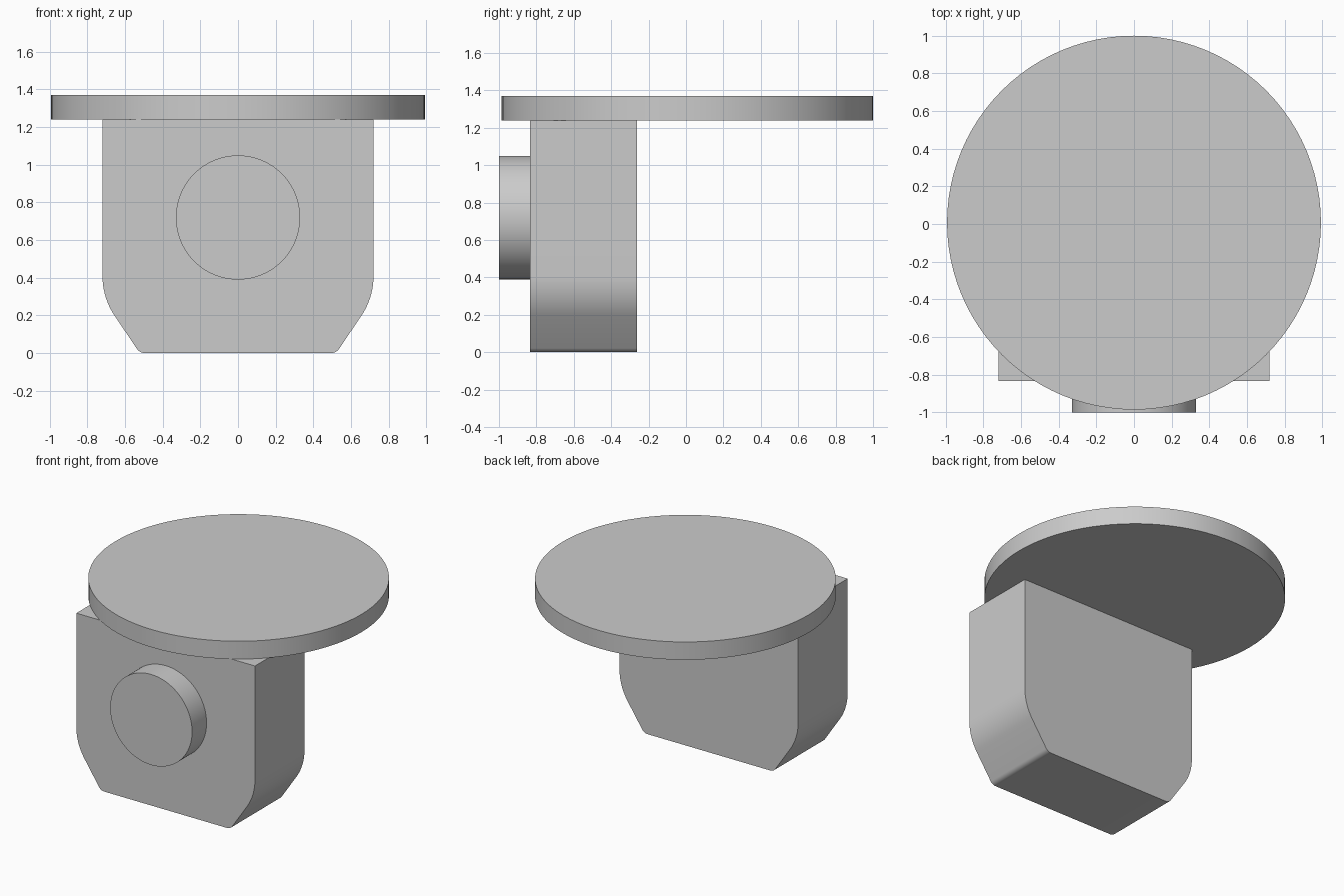
import bpy, bmesh, math
from mathutils import Matrix

if "Cube" in bpy.data.objects:
    bpy.data.objects.remove(bpy.data.objects["Cube"])


def finish(name, bm):
    bmesh.ops.recalc_face_normals(bm, faces=bm.faces)
    mesh = bpy.data.meshes.new(name)
    bm.to_mesh(mesh)
    bm.free()
    obj = bpy.data.objects.new(name, mesh)
    bpy.context.collection.objects.link(obj)
    bpy.ops.object.select_all(action='DESELECT')
    obj.select_set(True)
    bpy.context.view_layer.objects.active = obj
    bpy.ops.object.shade_smooth_by_angle(angle=math.radians(25))
    return obj


def cylinder(name, radius, depth, matrix, sides=96):
    bm = bmesh.new()
    bmesh.ops.create_cone(bm, cap_ends=True, segments=sides, radius1=radius,
                          radius2=radius, depth=depth, matrix=matrix)
    return finish(name, bm)


def arc(cx, cz, r, start, end, steps):
    angles = [math.radians(start + (end - start) * i / steps) for i in range(steps + 1)]
    return [(cx + r * math.cos(a), cz + r * math.sin(a)) for a in angles]


# Round top plate
cylinder("top_plate", 0.993, 0.13, Matrix.Translation((0, 0.007, 1.305)))

# Body: mirrored profile with rounded, tapering lower corners, extruded along y
half = [(0.72, 1.24)] + arc(0.34, 0.41, 0.38, 0, -35, 10) + arc(0.495, 0.05, 0.05, -35, -90, 6)
outline = half + [(-x, z) for x, z in reversed(half)]
bm = bmesh.new()
face = bm.faces.new([bm.verts.new((x, -0.833, z)) for x, z in outline])
ext = bmesh.ops.extrude_face_region(bm, geom=[face], use_keep_orig=True)
bmesh.ops.translate(bm, vec=(0, 0.57, 0),
                    verts=[g for g in ext["geom"] if isinstance(g, bmesh.types.BMVert)])
finish("body", bm)

# Round boss on the front face
cylinder("front_boss", 0.33, 0.167,
         Matrix.Translation((0, -0.9165, 0.72)) @ Matrix.Rotation(math.pi / 2, 4, 'X'))
